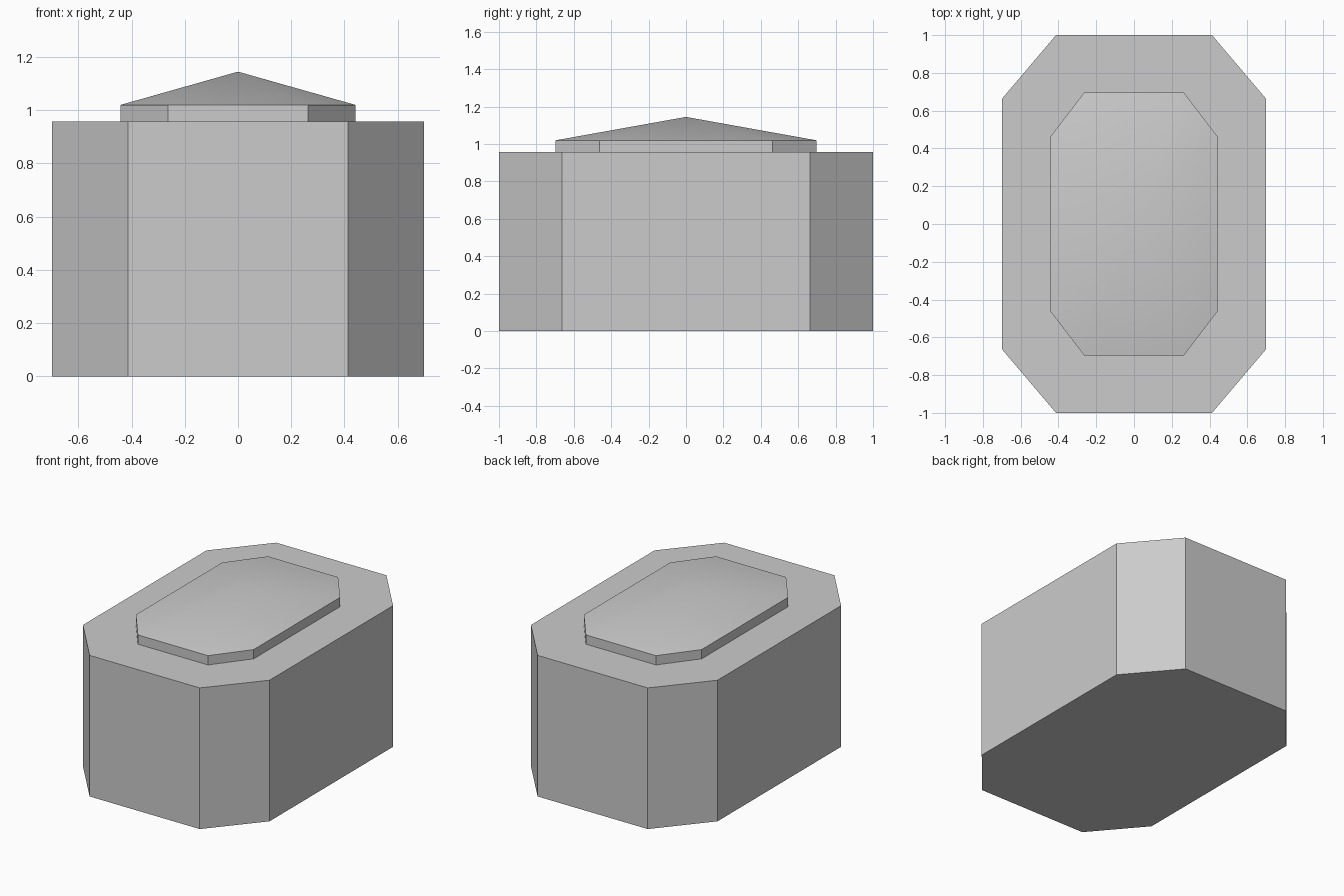
import bpy
import bmesh

cube = bpy.data.objects.get("Cube")
if cube:
    bpy.data.objects.remove(cube, do_unlink=True)

grey = bpy.data.materials.new("plain grey")
grey.use_nodes = True
colour = (0.6, 0.6, 0.6, 1)
grey.diffuse_color = colour
grey.node_tree.nodes["Principled BSDF"].inputs["Base Color"].default_value = colour


def octagon(half_x, half_y, flat_x, flat_y):
    """Rectangle outline with cut corners, counter-clockwise."""
    return [(flat_x, -half_y), (half_x, -flat_y), (half_x, flat_y), (flat_x, half_y),
            (-flat_x, half_y), (-half_x, flat_y), (-half_x, -flat_y), (-flat_x, -half_y)]


def octagonal_block(name, outline, bottom, top, peak=None):
    """Prism over the outline, closed by a flat top or a point."""
    bm = bmesh.new()
    low = [bm.verts.new((x, y, bottom)) for x, y in outline]
    high = [bm.verts.new((x, y, top)) for x, y in outline]
    apex = bm.verts.new((0, 0, peak)) if peak else None
    bm.faces.new(low[::-1])
    if not apex:
        bm.faces.new(high)
    for i in range(len(low)):
        j = (i + 1) % len(low)
        bm.faces.new((low[i], low[j], high[j], high[i]))
        if apex:
            bm.faces.new((high[i], high[j], apex))
    mesh = bpy.data.meshes.new(name)
    bm.to_mesh(mesh)
    bm.free()
    mesh.materials.append(grey)
    obj = bpy.data.objects.new(name, mesh)
    bpy.context.collection.objects.link(obj)
    return obj


# Main body
octagonal_block("body", octagon(0.70, 1.0, 0.413, 0.662), 0, 0.957)

# Low lid with a shallow, softly shaded point
lid = octagonal_block("lid", octagon(0.442, 0.697, 0.263, 0.463), 0.957, 1.02, 1.145)
bpy.ops.object.select_all(action="DESELECT")
lid.select_set(True)
bpy.context.view_layer.objects.active = lid
bpy.ops.object.shade_smooth_by_angle()
